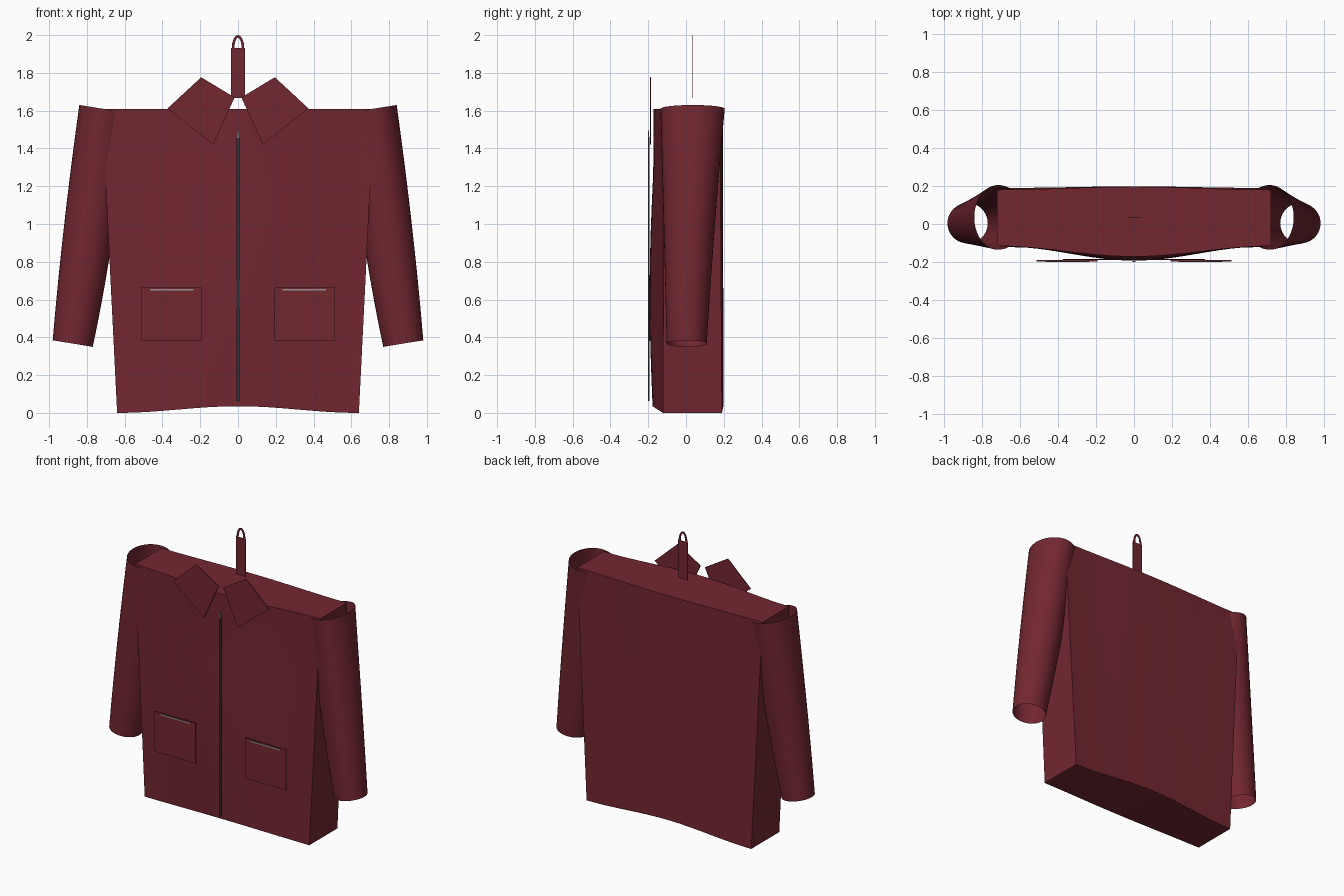
import bpy, bmesh, math
from math import sin, cos, pi

if "Cube" in bpy.data.objects:
    bpy.data.objects.remove(bpy.data.objects["Cube"])


def material(name, rgb):
    m = bpy.data.materials.new(name)
    m.diffuse_color = (*rgb, 1)
    m.use_nodes = True
    m.node_tree.nodes["Principled BSDF"].inputs["Base Color"].default_value = m.diffuse_color
    return m


RED = material("burgundy_cloth", (0.17, 0.02, 0.03))
DARK = material("dark_zip", (0.03, 0.03, 0.035))
GREY = material("grey_metal", (0.3, 0.3, 0.31))


def finish(name, verts, faces, mat, smooth=False):
    me = bpy.data.meshes.new(name)
    me.from_pydata(verts, [], faces)
    bm = bmesh.new()
    bm.from_mesh(me)
    bmesh.ops.recalc_face_normals(bm, faces=bm.faces)
    bm.to_mesh(me)
    bm.free()
    me.materials.append(mat)
    ob = bpy.data.objects.new(name, me)
    bpy.context.collection.objects.link(ob)
    if smooth:
        bpy.ops.object.select_all(action='DESELECT')
        ob.select_set(True)
        bpy.context.view_layer.objects.active = ob
        bpy.ops.object.shade_smooth_by_angle(angle=math.radians(35))
    return ob


def panel(name, outline, y, depth, mat):
    """Flat panel in the xz plane, given thickness along y."""
    n = len(outline)
    verts = [(x, y + s * depth / 2, z) for s in (-1, 1) for x, z in outline]
    faces = [tuple(range(n)), tuple(range(2 * n - 1, n - 1, -1))]
    faces += [(i, (i + 1) % n, n + (i + 1) % n, n + i) for i in range(n)]
    return finish(name, verts, faces, mat)


def rect(x0, x1, z0, z1):
    return [(x0, z0), (x1, z0), (x1, z1), (x0, z1)]


# Jacket body: closed box with bulged front and back, raised hem
NX, NZ = 24, 12
W = 2 * (NX + 1)
verts, faces = [], []
for j in range(NZ + 1):
    t = j / NZ
    half = 0.64 + 0.08 * t
    ring = []
    for i in range(NX + 1):
        u = 2 * i / NX - 1
        bump = cos(u * pi / 2) ** 2
        z = 0.035 * bump * (1 - t) + 1.61 * t
        belly = 0.055 + 0.018 * sin(pi * min(1, t * 1.25)) * (t < 0.8)
        ring.append((u * half, -0.122 + 0.006 * t - belly * bump, z))
    for i in range(NX + 1):
        u = 1 - 2 * i / NX
        bump = cos(u * pi / 2) ** 2
        z = 0.035 * bump * (1 - t) + 1.61 * t
        ring.append((u * half, 0.19 - 0.01 * t + bump * (0.008 + 0.008 * t), z))
    verts += ring
for j in range(NZ):
    for i in range(W):
        k = (i + 1) % W
        faces.append((j * W + i, j * W + k, (j + 1) * W + k, (j + 1) * W + i))
for b in (0, NZ * W):
    faces += [(b + i, b + i + 1, b + W - 2 - i, b + W - 1 - i) for i in range(NX)]
finish("jacket_body", verts, faces, RED, True)


# Sleeves: open tapering tubes through three tilted oval sections
# (centre x, centre y, centre z, radius x, radius y, rim tilt)
SECTIONS = [(0.715, 0.035, 1.61, 0.125, 0.17, 0.02),
            (0.79, 0.017, 0.98, 0.13, 0.135, 0.02),
            (0.875, 0.004, 0.367, 0.106, 0.106, 0.0175)]
SEG, ROWS = 40, 10
for side, label in ((-1, "right"), (1, "left")):
    verts, faces = [], []
    for j in range(ROWS + 1):
        t = j / ROWS
        w = ((1 - t) * (1 - 2 * t), 4 * t * (1 - t), t * (2 * t - 1))
        cx, cy, cz, rx, ry, tilt = [sum(a * s[k] for a, s in zip(w, SECTIONS))
                                    for k in range(6)]
        p = 0.75 + 0.25 * t
        for i in range(SEG):
            a = 2 * pi * i / SEG
            s = sin(a)
            if cos(a) < 0:  # flatter oval on the shoulder side
                s = math.copysign(abs(s) ** p, s)
            verts.append((side * (cx + rx * cos(a)), cy + ry * s, cz + tilt * cos(a)))
    for j in range(ROWS):
        for i in range(SEG):
            k = (i + 1) % SEG
            faces.append((j * SEG + i, j * SEG + k, (j + 1) * SEG + k, (j + 1) * SEG + i))
    finish(label + "_sleeve", verts, faces, RED, True)

# Collar flaps, pockets and pocket openings on both sides
FLAP = [(0.195, 1.777), (0.018, 1.67), (0.132, 1.42), (0.373, 1.612)]
for side, label in ((-1, "right"), (1, "left")):
    mirror = lambda pts: [(side * x, z) for x, z in pts]
    panel(label + "_collar_flap", mirror(FLAP), -0.187, 0.006, RED)
    panel(label + "_pocket", mirror(rect(0.193, 0.512, 0.38, 0.664)), -0.193, 0.006, RED)
    panel(label + "_pocket_opening", mirror(rect(0.235, 0.465, 0.648, 0.656)),
          -0.1965, 0.005, GREY)

# Front zip and its puller
panel("zip", rect(-0.008, 0.008, 0.063, 1.46), -0.197, 0.006, DARK)
panel("zip_puller", rect(-0.006, 0.006, 1.455, 1.495), -0.198, 0.006, GREY)

# Hanging tab with arched loop
panel("hanging_tab", rect(-0.038, 0.038, 1.667, 1.932), 0.033, 0.004, RED)
N = 16
arc = [pi * i / N for i in range(N + 1)]
verts, faces = [], []
for a in arc:
    for y in (0.031, 0.035):
        verts.append((0.033 * cos(a), y, 1.93 + 0.07 * sin(a)))
        verts.append((0.019 * cos(a), y, 1.93 + 0.055 * sin(a)))
for i in range(N):
    for p, q in ((0, 1), (1, 3), (3, 2), (2, 0)):
        faces.append((4 * i + p, 4 * i + q, 4 * i + 4 + q, 4 * i + 4 + p))
finish("hanging_loop", verts, faces, RED, True)
